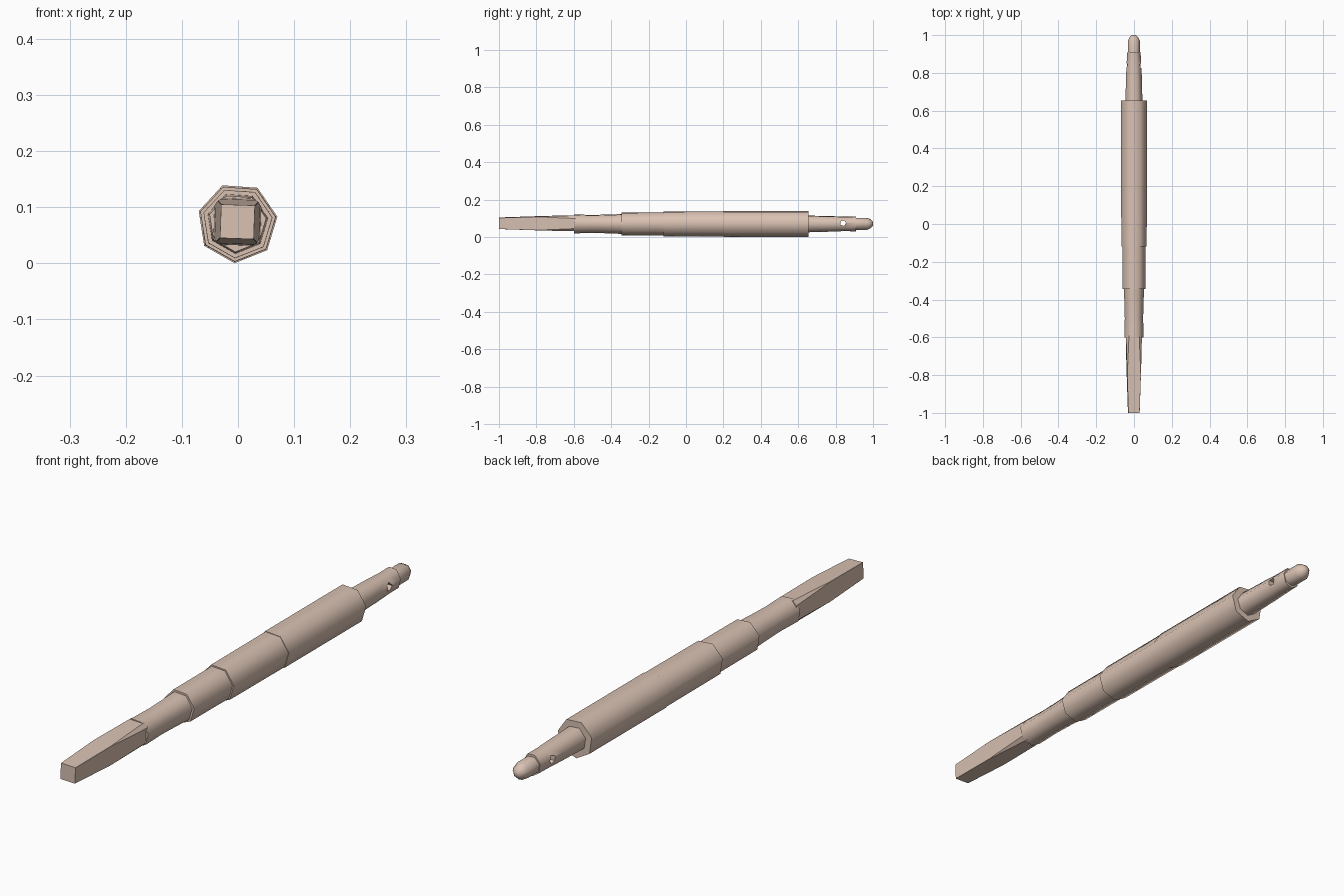
import bpy, bmesh
from math import radians, cos, sin, pi

if "Cube" in bpy.data.objects:
    bpy.data.objects.remove(bpy.data.objects["Cube"])

CX, CZ = -0.001, 0.072

mat = bpy.data.materials.new("pale_clay")
mat.diffuse_color = (0.70, 0.54, 0.45, 1)
mat.use_nodes = True
mat.node_tree.nodes["Principled BSDF"].inputs["Base Color"].default_value = mat.diffuse_color


def loft(name, rings, angle):
    """Skin closed rings of (x, y, z) points and cap both ends."""
    bm = bmesh.new()
    loops = [[bm.verts.new(p) for p in ring] for ring in rings]
    n = len(loops[0])
    for a, b in zip(loops, loops[1:]):
        for i in range(n):
            j = (i + 1) % n
            bm.faces.new((a[i], a[j], b[j], b[i]))
    bm.faces.new(loops[0])
    bm.faces.new(loops[-1])
    bmesh.ops.recalc_face_normals(bm, faces=bm.faces)
    me = bpy.data.meshes.new(name)
    bm.to_mesh(me)
    bm.free()
    me.materials.append(mat)
    ob = bpy.data.objects.new(name, me)
    bpy.context.collection.objects.link(ob)
    smooth(ob, angle)
    return ob


def smooth(ob, angle):
    ob.data.shade_smooth()
    ob.data.set_sharp_from_angle(angle=radians(angle))


def hept(y, rx, rz):
    """Seven-sided section with a corner near the bottom."""
    angs = [radians(-94) + 2 * pi * k / 7 for k in range(7)]
    return [(CX + rx * cos(a), y, CZ + rz * sin(a)) for a in angs]


def square(y, h, c, zoff):
    """Slightly rolled square with corners cut by c."""
    pts = [(h, h - c), (h - c, h), (c - h, h), (-h, h - c),
           (-h, c - h), (c - h, -h), (h - c, -h), (h, c - h)]
    t = radians(-2)
    return [(CX + x * cos(t) - z * sin(t), y, CZ + zoff + x * sin(t) + z * cos(t))
            for x, z in pts]


# Stepped barrel, from the collar to the large rear shoulder
barrel = [(-0.6, .052), (-0.56, .0515), (-0.5, .050), (-0.42, .052), (-0.345, .055),
          (-0.345, .063), (-0.12, .0635), (-0.12, .069), (0.2, .070),
          (0.2, .072), (0.655, .072)]
loft("barrel", [hept(y, r, r) for y, r in barrel], 55)

# Rear neck, flattened toward its end
neck = [(0.64, .046, .047), (0.7, .045, .045), (0.78, .043, .043),
        (0.85, .040, .040), (0.91, .036, .042)]
neck_ob = loft("neck", [hept(*s) for s in neck], 55)

# Cross hole through the neck
cutter = loft("hole_cutter", [
    [(x, 0.84 + .016 * cos(2 * pi * k / 5), 0.075 + .016 * sin(2 * pi * k / 5)) for k in range(5)]
    for x in (-0.1, 0.1)], 30)
cutter.hide_render = True
mod = neck_ob.modifiers.new("cross_hole", 'BOOLEAN')
mod.operation = 'DIFFERENCE'
mod.solver = 'EXACT'
mod.object = cutter
bpy.context.view_layer.objects.active = neck_ob
bpy.ops.object.modifier_apply(modifier=mod.name)
bpy.data.objects.remove(cutter)
smooth(neck_ob, 55)

# Pointed tip
tip = [(0.9, .033), (0.97, .033), (0.988, .024), (1.0, .012)]
loft("tip", [hept(y, r, r) for y, r in tip], 55)

# Tapered square tang whose corners are cut near the collar
tang = [(-1.0, .030, .0005, .002), (-0.8, .0365, .0005, .002),
        (-0.7, .0395, .008, .002), (-0.59, .042, .015, .002)]
loft("square_tang", [square(*s) for s in tang], 30)
